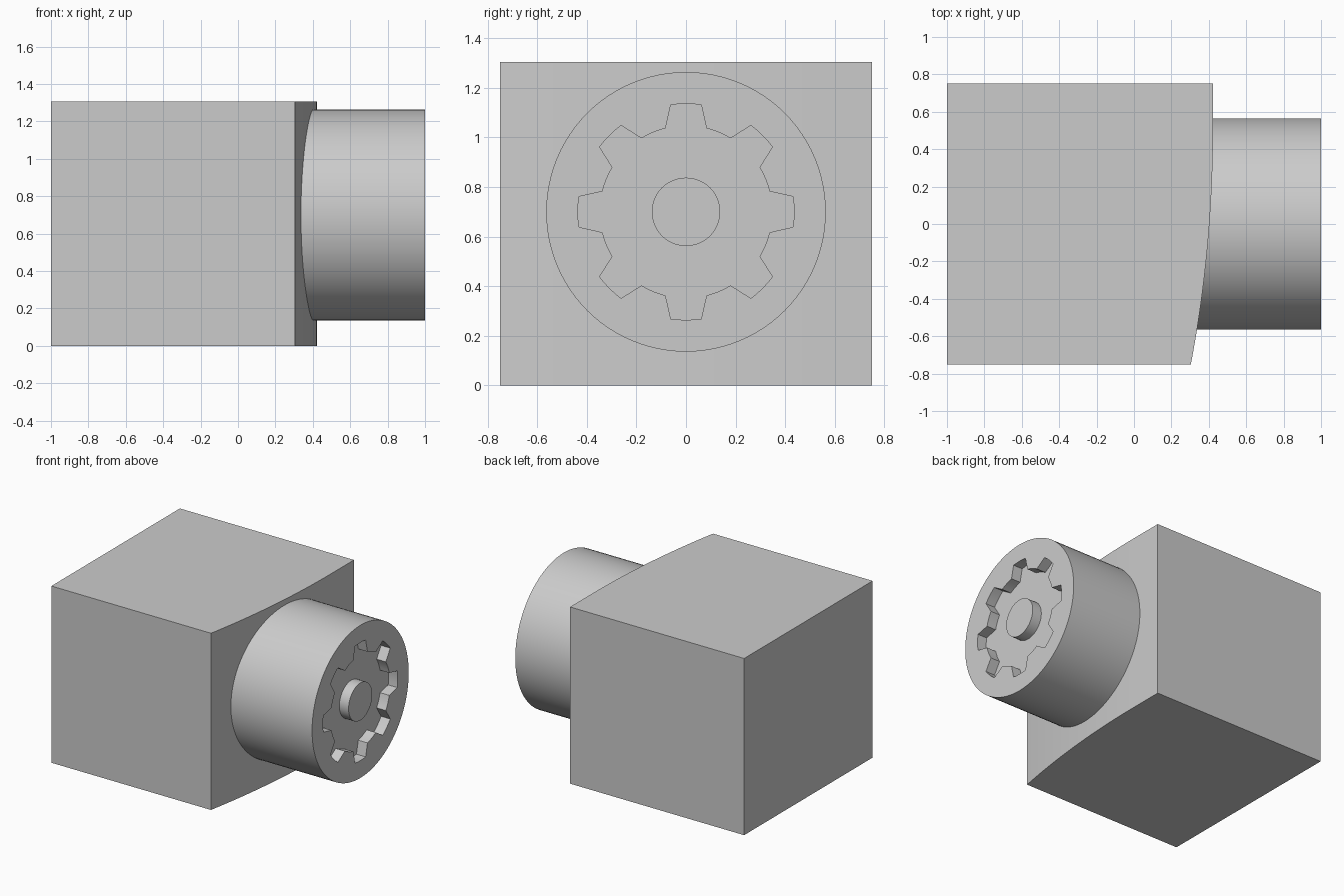
import bpy
import bmesh
from math import sin, cos, sqrt, radians, tau
from mathutils import Vector

if "Cube" in bpy.data.objects:
    bpy.data.objects.remove(bpy.data.objects["Cube"], do_unlink=True)

HEIGHT = 1.305       # housing height
AXIS_Z = 0.7         # shaft axis height
END_X = 1.0          # outer end of the shaft
DEPTH = 0.075        # depth of the toothed recess

grey = bpy.data.materials.new("plain grey")
grey.use_nodes = True
COLOUR = (0.6, 0.6, 0.6, 1)
grey.diffuse_color = COLOUR
grey.node_tree.nodes["Principled BSDF"].inputs["Base Color"].default_value = COLOUR


def prism(name, outline, offset):
    """Extrude a closed outline of 3D points by an offset."""
    bm = bmesh.new()
    face = bm.faces.new([bm.verts.new(p) for p in outline])
    result = bmesh.ops.extrude_face_region(bm, geom=[face])
    moved = [g for g in result["geom"] if isinstance(g, bmesh.types.BMVert)]
    bmesh.ops.translate(bm, verts=moved, vec=Vector(offset))
    bmesh.ops.recalc_face_normals(bm, faces=bm.faces)
    mesh = bpy.data.meshes.new(name)
    bm.to_mesh(mesh)
    bm.free()
    mesh.materials.append(grey)
    obj = bpy.data.objects.new(name, mesh)
    bpy.context.collection.objects.link(obj)
    return obj


def polar(x, radius, angle):
    return (x, radius * cos(angle), AXIS_Z + radius * sin(angle))


def disc(name, radius, x0, x1, sides):
    ring = [polar(x0, radius, tau * i / sides) for i in range(sides)]
    return prism(name, ring, (x1 - x0, 0, 0))


def shade(obj):
    bpy.ops.object.select_all(action="DESELECT")
    obj.select_set(True)
    bpy.context.view_layer.objects.active = obj
    bpy.ops.object.shade_smooth_by_angle(angle=radians(25))


# Housing block with one gently bowed side
BOW_RADIUS, BOW_TOP, BOW_Y = 6.68, 0.422, 0.5
outline = [(-1, 0.75, 0), (-1, -0.75, 0)]
for i in range(25):
    y = -0.75 + (BOW_Y + 0.75) * i / 24
    x = BOW_TOP - BOW_RADIUS + sqrt(BOW_RADIUS ** 2 - (y - BOW_Y) ** 2)
    outline.append((x, y, 0))
outline.append((BOW_TOP, 0.75, 0))
housing = prism("housing", outline, (0, 0, HEIGHT))
shade(housing)

# Round shaft
shaft = disc("shaft", 0.564, 0.2, END_X, 96)

# Eight-toothed cutter for the recess
gear = []
for tooth in range(8):
    mid = tau * tooth / 8
    tip, root = radians(8.1), radians(13.8)
    gear += [polar(END_X - DEPTH, 0.436, mid + tip * k) for k in (-1, -0.5, 0, 0.5, 1)]
    gap = tau / 8 - 2 * root
    gear += [polar(END_X - DEPTH, 0.347, mid + root + gap * k / 4) for k in range(5)]
cutter = prism("recess_cutter", gear, (DEPTH + 0.1, 0, 0))
cutter.hide_render = True

cut = shaft.modifiers.new("recess", "BOOLEAN")
cut.operation = "DIFFERENCE"
cut.solver = "EXACT"
cut.object = cutter
bpy.ops.object.select_all(action="DESELECT")
shaft.select_set(True)
bpy.context.view_layer.objects.active = shaft
bpy.ops.object.modifier_apply(modifier=cut.name)
bpy.data.objects.remove(cutter, do_unlink=True)
shade(shaft)

# Centre pin standing in the recess
pin = disc("centre_pin", 0.138, END_X - DEPTH - 0.02, END_X, 48)
shade(pin)

# Root gap of the recess is closed by the shaft itself; keep parts grouped
for part in (shaft, pin):
    part.parent = housing
